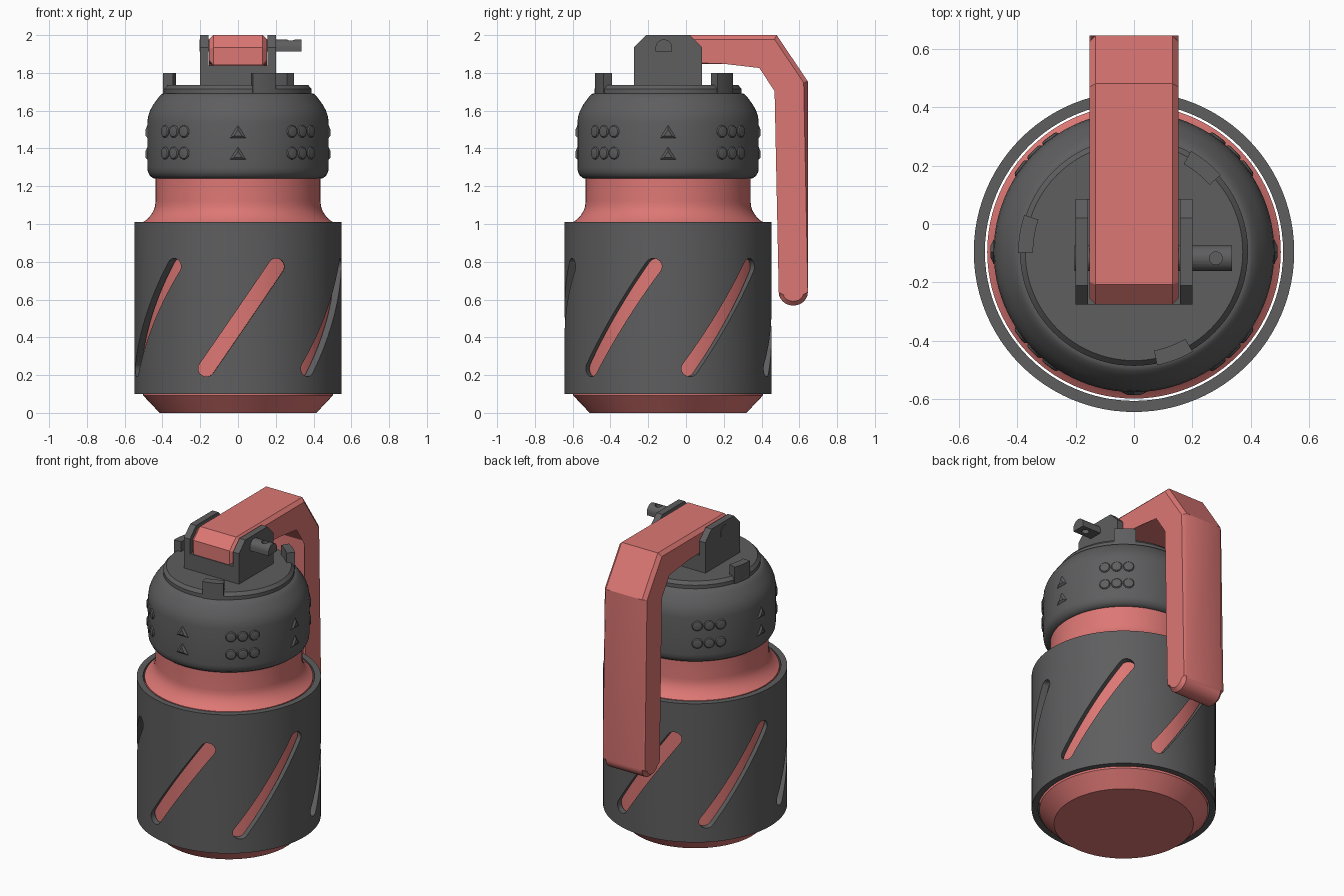
import bpy, bmesh, math
from mathutils import Matrix, Vector

if "Cube" in bpy.data.objects:
    bpy.data.objects.remove(bpy.data.objects["Cube"])

AXIS_Y = -0.095          # bottle axis sits slightly forward because of the lever


def material(name, rgb):
    m = bpy.data.materials.new(name)
    m.diffuse_color = (*rgb, 1)
    m.use_nodes = True
    m.node_tree.nodes["Principled BSDF"].inputs["Base Color"].default_value = m.diffuse_color
    return m


CORAL = material("coral", (0.72, 0.185, 0.175))
GREY = material("dark grey", (0.112, 0.112, 0.116))


def finish(name, bm, mat, smooth=True):
    bmesh.ops.recalc_face_normals(bm, faces=bm.faces)
    me = bpy.data.meshes.new(name)
    bm.to_mesh(me)
    bm.free()
    ob = bpy.data.objects.new(name, me)
    bpy.context.collection.objects.link(ob)
    me.materials.append(mat)
    if smooth:
        shade(ob)
    return ob


def activate(ob):
    bpy.ops.object.select_all(action='DESELECT')
    ob.select_set(True)
    bpy.context.view_layer.objects.active = ob


def shade(ob):
    activate(ob)
    bpy.ops.object.shade_smooth_by_angle(angle=math.radians(30))


def loft(bm, rings):
    """Join equal rings of points with quads and cap both ends."""
    vs = [[bm.verts.new(p) for p in r] for r in rings]
    n = len(vs[0])
    for a, b in zip(vs, vs[1:]):
        for i in range(n):
            j = (i + 1) % n
            bm.faces.new((a[i], a[j], b[j], b[i]))
    bm.faces.new(vs[0])
    bm.faces.new(vs[-1])


def lathe(name, profile, mat, hollow=False, n=96):
    bm = bmesh.new()
    rings = [[(r * math.cos(2 * math.pi * i / n),
               AXIS_Y + r * math.sin(2 * math.pi * i / n), z) for i in range(n)]
             for r, z in profile]
    if hollow:
        vs = [[bm.verts.new(p) for p in r] for r in rings]
        for a, b in zip(vs, vs[1:] + vs[:1]):
            for i in range(n):
                j = (i + 1) % n
                bm.faces.new((a[i], a[j], b[j], b[i]))
    else:
        loft(bm, rings)
    return finish(name, bm, mat)


def radial(angle, z):
    """Frame on the axis: local x = tangent, y = up, z = outward."""
    a = math.radians(angle)
    out = Vector((math.cos(a), math.sin(a), 0))
    tan = Vector((-math.sin(a), math.cos(a), 0))
    m = Matrix((tan, (0, 0, 1), out)).transposed().to_4x4()
    return Matrix.Translation((0, AXIS_Y, z)) @ m


def stud(bm, frame, n, levels, scale_y=1):
    """Raised n-sided button; levels are (radius, distance from axis)."""
    loft(bm, [[frame @ Vector((r * math.cos(math.pi / 2 + 2 * math.pi * i / n),
                               scale_y * r * math.sin(math.pi / 2 + 2 * math.pi * i / n), d))
               for i in range(n)] for r, d in levels])


def prism_x(bm, pts, x0, x1):
    loft(bm, [[(x, y, z) for y, z in pts] for x in (x0, x1)])


def cut(ob, bm):
    cutter = finish("cutter", bm, GREY, False)
    cutter.hide_render = True
    mod = ob.modifiers.new("cut", 'BOOLEAN')
    mod.object = cutter
    mod.solver = 'EXACT'
    activate(ob)
    bpy.ops.object.modifier_apply(modifier=mod.name)
    bpy.data.objects.remove(cutter)
    shade(ob)


# Inner bottle
lathe("bottle_body", [(0.415, 0), (0.502, 0.092), (0.502, 1.01), (0.485, 1.022),
                      (0.463, 1.045), (0.447, 1.07), (0.439, 1.095), (0.437, 1.12),
                      (0.437, 1.25)], CORAL)

# Outer sleeve with six slanted slots
sleeve = lathe("outer_sleeve", [(0.51, 0.1), (0.548, 0.1), (0.548, 1.01), (0.51, 1.01)],
               GREY, hollow=True)
bm = bmesh.new()
low, high, rad = Vector((-0.185, -0.27)), Vector((0.185, 0.27)), 0.043
side = math.atan2(high.y - low.y, high.x - low.x) - math.pi / 2
outline = []
for centre, start in ((high, side), (low, side + math.pi)):
    for i in range(13):
        a = start + math.pi * i / 12
        outline.append(centre + rad * Vector((math.cos(a), math.sin(a))))
for k in range(6):
    f = radial(-88 + 60 * k, 0.505)
    loft(bm, [[f @ Vector((p.x, p.y, d)) for p in outline] for d in (0.36, 0.65)])
cut(sleeve, bm)

# Cap with rounded shoulder and lid disc
lathe("cap", [(0.437, 1.24), (0.45, 1.243), (0.466, 1.255), (0.477, 1.275), (0.48, 1.30),
              (0.48, 1.54), (0.476, 1.57), (0.466, 1.6), (0.45, 1.63), (0.425, 1.665),
              (0.408, 1.685), (0.395, 1.692), (0.38, 1.692)], GREY)
lathe("lid_disc", [(0.39, 1.68), (0.39, 1.715), (0.372, 1.735)], GREY)

# Grip studs: round clusters on the diagonals, triangles between them
bm = bmesh.new()
tri = bmesh.new()
for k in range(4):
    for z in (1.375, 1.49):
        for da in (-8.5, 0, 8.5):
            stud(bm, radial(45 + 90 * k + da, z), 20,
                 [(0.033, 0.465), (0.033, 0.481), (0.028, 0.487), (0.02, 0.489)])
        stud(tri, radial(90 * k, z - 0.012), 3, [(0.049, 0.465), (0.049, 0.48), (0.024, 0.49)], 0.9)
finish("round_grip_studs", bm, GREY)
finish("triangle_grip_studs", tri, GREY, False)

# Three lid tabs
bm = bmesh.new()
for mid in (51, 171, 291):
    arc = [math.radians(mid - 9.5 + 19 * i / 6) for i in range(7)]
    pts = [(0.396, a) for a in arc] + [(0.345, a) for a in reversed(arc)]
    loft(bm, [[(r * math.cos(a), AXIS_Y + r * math.sin(a), z) for r, a in pts]
              for z in (1.685, 1.8)])
finish("lid_tabs", bm, GREY)

# Lever bracket: base block and two chamfered cheeks
bm = bmesh.new()
prism_x(bm, [(-0.275, 1.73), (0.085, 1.73), (0.085, 1.84), (-0.275, 1.84)], -0.157, 0.157)
finish("bracket_base", bm, GREY, False)
for name, s in (("left_cheek", -1), ("right_cheek", 1)):
    bm = bmesh.new()
    prism_x(bm, [(-0.275, 1.73), (0.085, 1.73), (0.085, 1.935), (0.02, 2), (-0.21, 2),
                 (-0.275, 1.935)], s * 0.157, s * 0.2)
    finish(name, bm, GREY, False)

# Bent lever with chamfered long edges
outline = [(-0.275, 1.843), (-0.275, 1.935), (-0.207, 2), (0.48, 2), (0.645, 1.755)]
outline += [(0.568 + 0.077 * math.cos(math.pi * i / 12),
             0.638 - 0.07 * math.sin(math.pi * i / 12)) for i in range(13)]
outline += [(0.491, 1.71), (0.40, 1.848), (0.2, 1.848)]
bm = bmesh.new()
prism_x(bm, outline, -0.153, 0.153)
rim = [e for e in bm.edges if abs(e.verts[0].co.x - e.verts[1].co.x) < 1e-6]
bmesh.ops.bevel(bm, geom=rim, offset=0.022, segments=1, affect='EDGES')
finish("lever", bm, CORAL)

# D-shaped locking pin with a cross hole
shape = [(-0.161, 1.912), (-0.073, 1.912)]
shape += [(-0.117 + 0.044 * math.cos(math.pi * i / 12),
           1.935 + 0.042 * math.sin(math.pi * i / 12)) for i in range(13)]
bm = bmesh.new()
prism_x(bm, shape, -0.203, 0.335)
pin = finish("locking_pin", bm, GREY)
bm = bmesh.new()
loft(bm, [[(0.28 + 0.022 * math.cos(math.pi * i / 10),
            -0.117 + 0.022 * math.sin(math.pi * i / 10), z) for i in range(20)]
          for z in (1.85, 2.05)])
cut(pin, bm)
